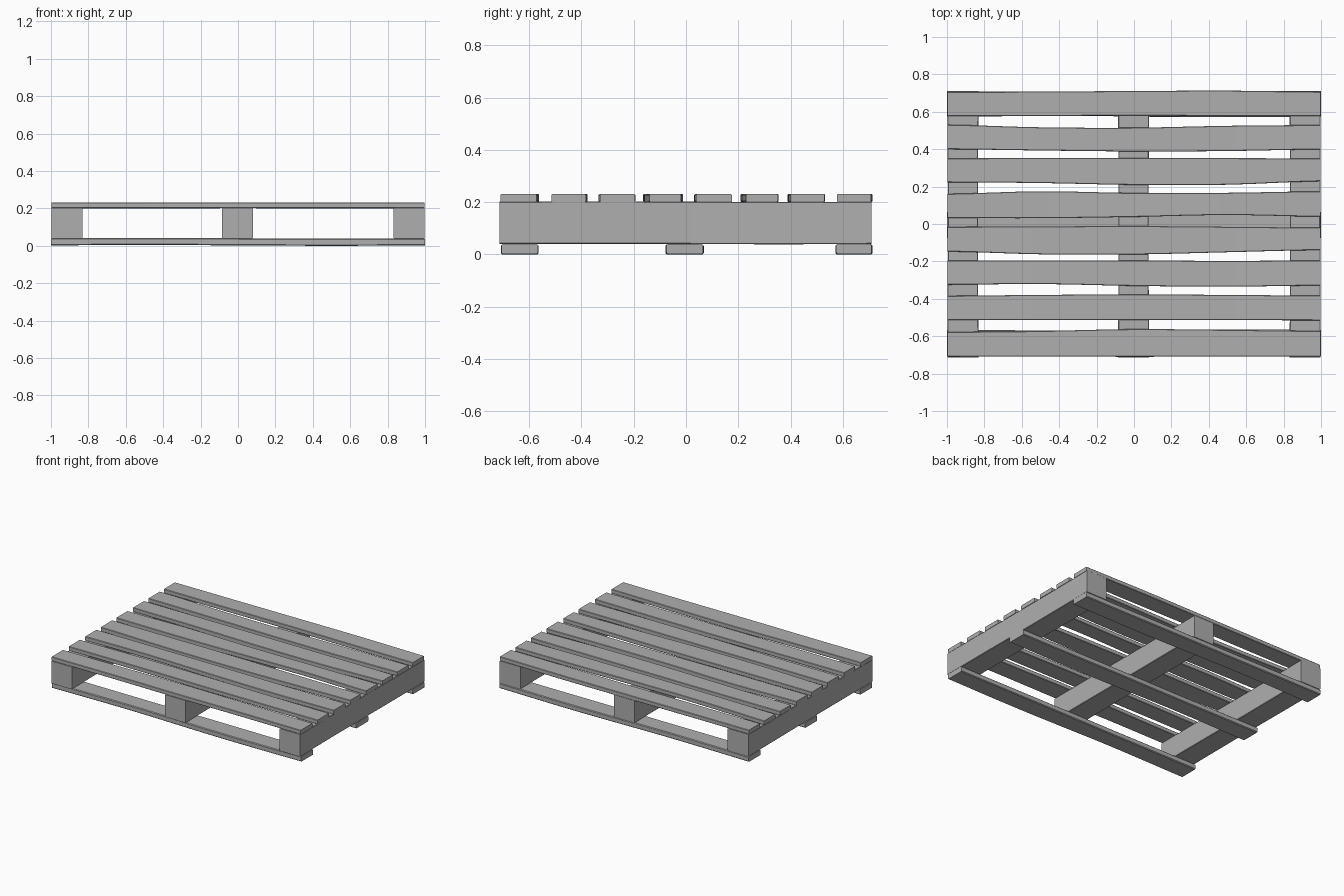
import bpy, bmesh, math
from mathutils import Matrix

if "Cube" in bpy.data.objects:
    bpy.data.objects.remove(bpy.data.objects["Cube"])

SEGS = 16

# Weathered mid-grey wood
grey = bpy.data.materials.new("grey_wood")
grey.diffuse_color = (.43, .43, .43, 1)
grey.use_nodes = True
grey.node_tree.nodes["Principled BSDF"].inputs["Base Color"].default_value = grey.diffuse_color


def wave(values, t):
    """Smoothly blend through evenly spaced control values, t in 0..1."""
    p = t * (len(values) - 1)
    i = min(int(p), len(values) - 2)
    f = p - i
    v0, v1, v2, v3 = (values[max(0, min(len(values) - 1, i + k))] for k in (-1, 0, 1, 2))
    return 0.5 * (2 * v1 + (v2 - v0) * f + (2 * v0 - 5 * v1 + 4 * v2 - v3) * f * f
                  + (3 * v1 - v0 - 3 * v2 + v3) * f ** 3)


def plank(name, start, end, low, high, z0, z1, bow=0.0, c=0.003, turn=False):
    """Worn plank with chamfered edges; low/high are the wavy side edges along its length."""
    bm = bmesh.new()
    rings = []
    for s in range(SEGS + 1):
        t = s / SEGS
        x = start + (end - start) * t
        a, b = wave(low, t), wave(high, t)
        dz = bow * math.sin(2 * math.pi * t)
        lo, hi = z0 + dz, z1 + dz
        section = [(a + c, lo), (b - c, lo), (b, lo + c), (b, hi - c),
                   (b - c, hi), (a + c, hi), (a, hi - c), (a, lo + c)]
        rings.append([bm.verts.new((x, y, z)) for y, z in section])
    for r, q in zip(rings, rings[1:]):
        for k in range(8):
            n = (k + 1) % 8
            bm.faces.new((r[k], r[n], q[n], q[k]))
    bm.faces.new(rings[0])
    bm.faces.new(rings[-1])
    if turn:
        bm.transform(Matrix(((0, 1, 0, 0), (1, 0, 0, 0), (0, 0, 1, 0), (0, 0, 0, 1))))
    bmesh.ops.recalc_face_normals(bm, faces=bm.faces[:])
    mesh = bpy.data.meshes.new(name)
    bm.to_mesh(mesh)
    bm.free()
    mesh.materials.append(grey)
    obj = bpy.data.objects.new(name, mesh)
    bpy.context.collection.objects.link(obj)
    bpy.ops.object.select_all(action='DESELECT')
    bpy.context.view_layer.objects.active = obj
    obj.select_set(True)
    bpy.ops.object.shade_smooth_by_angle(angle=math.radians(30))


# Deck boards, front to back: wavy front edge, wavy back edge, vertical bow
deck = [
    ((-.710, -.708, -.710, -.708, -.709), (-.577, -.572, -.562, -.566, -.572), .000),
    ((-.514, -.514, -.514, -.514, -.515), (-.384, -.379, -.377, -.379, -.383), .001),
    ((-.325, -.321, -.331, -.335, -.329), (-.194, -.195, -.195, -.197, -.195), .001),
    ((-.147, -.162, -.163, -.151, -.139), (-.015, -.013, -.011, -.015, -.019), .001),
    ((.032, .031, .038, .048, .039), (.161, .175, .166, .167, .175), -.001),
    ((.223, .219, .209, .210, .229), (.351, .353, .353, .352, .351), .000),
    ((.400, .393, .388, .390, .399), (.531, .517, .515, .525, .529), .001),
    ((.577, .577, .580, .577, .577), (.706, .708, .711, .713, .707), .000),
]
for i, (low, high, bow) in enumerate(deck):
    plank(f"deck_board_{i + 1}", -.998, .998, low, high, .201, .231, bow)

# Three stringers running front to back
for name, a, b in (("left_stringer", -.998, -.832), ("middle_stringer", -.085, .080),
                   ("right_stringer", .832, .998)):
    plank(name, -.713, .710, (a, a + .003, a), (b, b - .002, b), .04, .202, .001, .003, True)

# Three bottom boards
for name, a, b in (("front_bottom_board", -.705, -.566), ("middle_bottom_board", -.075, .065),
                   ("back_bottom_board", .574, .710)):
    plank(name, -1.0, 1.0, (a, a + .004, a - .003, a), (b, b - .003, b + .003, b),
          .002, .040, .002, .005)
